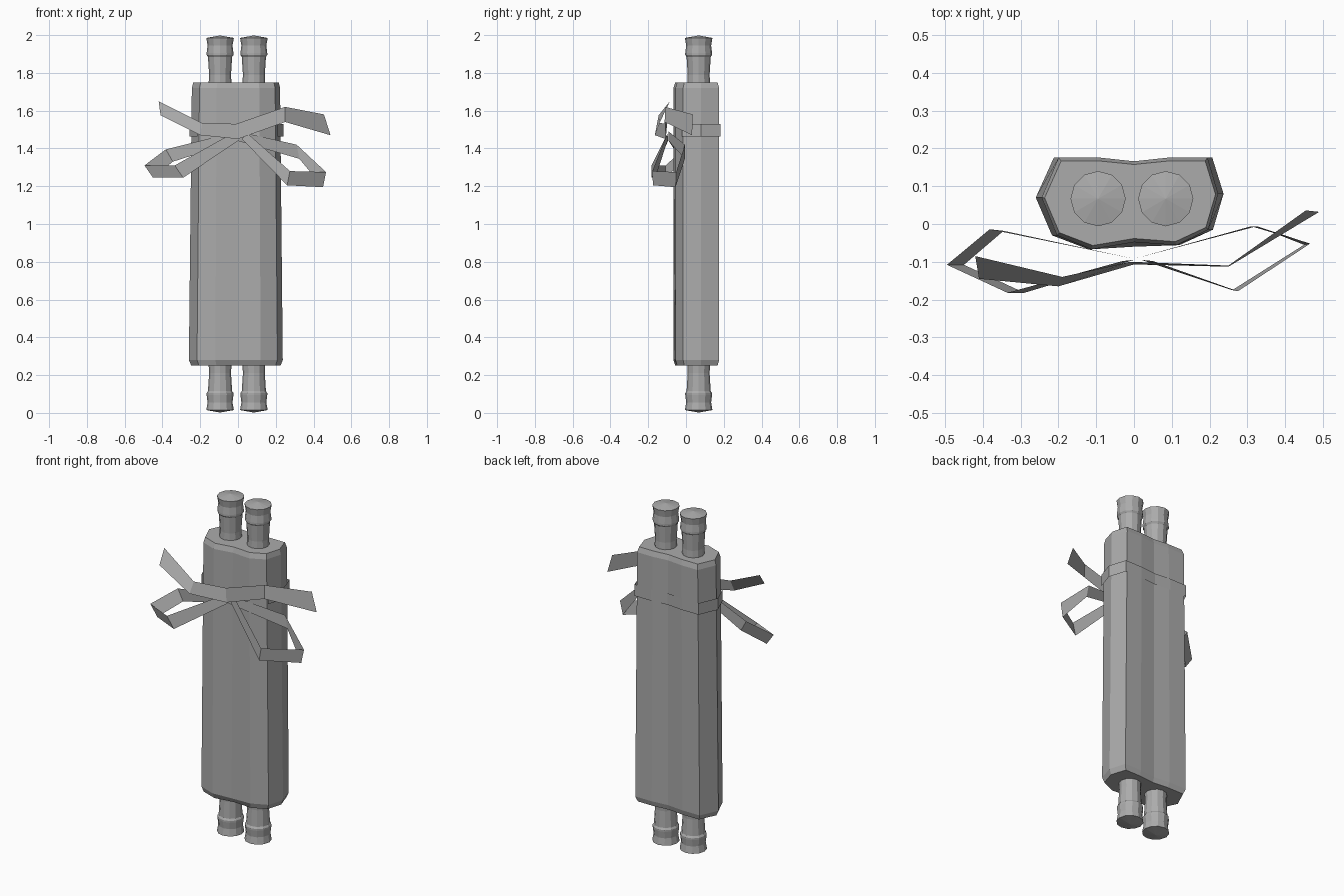
import bpy, bmesh, math

if "Cube" in bpy.data.objects:
    bpy.data.objects.remove(bpy.data.objects["Cube"])

# One mid-dark grey for every part
GREY = bpy.data.materials.new("dark_grey")
GREY.diffuse_color = (0.41, 0.41, 0.41, 1)
GREY.use_nodes = True
GREY.node_tree.nodes["Principled BSDF"].inputs["Base Color"].default_value = GREY.diffuse_color


def mesh_object(name, verts, faces):
    me = bpy.data.meshes.new(name)
    me.from_pydata(verts, [], faces)
    bm = bmesh.new()
    bm.from_mesh(me)
    bmesh.ops.recalc_face_normals(bm, faces=bm.faces)
    bm.to_mesh(me)
    bm.free()
    me.materials.append(GREY)
    ob = bpy.data.objects.new(name, me)
    bpy.context.collection.objects.link(ob)
    return ob


def stacked_rings(name, rings):
    """Bridge equal-sized rings and close both ends."""
    n = len(rings[0])
    verts = [p for r in rings for p in r]
    faces = [(k * n + i, k * n + (i + 1) % n, (k + 1) * n + (i + 1) % n, (k + 1) * n + i)
             for k in range(len(rings) - 1) for i in range(n)]
    faces += [tuple(reversed(range(n))), tuple(range(len(verts) - n, len(verts)))]
    return mesh_object(name, verts, faces)


def ribbon(name, pairs):
    """Flat strip through (lower point, upper point) pairs."""
    verts = [p for pair in pairs for p in pair]
    faces = [(i, i + 2, i + 3, i + 1) for i in range(0, len(verts) - 2, 2)]
    return mesh_object(name, verts, faces)


# Rolled parchment body: two rolls merged into one faceted outline
OUTLINE = [(-0.212, 0.176), (-0.10, 0.176), (0, 0.166), (0.10, 0.176), (0.207, 0.176),
           (0.237, 0.08), (0.209, -0.015), (0.12, -0.056), (0, -0.060),
           (-0.12, -0.067), (-0.217, -0.03), (-0.260, 0.07)]


def body_ring(z, sx, sy, dent=0.0):
    return [(x * sx, 0.06 + (y - 0.06) * sy + (dent if x == 0 and y < 0 else 0), z)
            for x, y in OUTLINE]


stacked_rings("parchment_rolls", [
    body_ring(0.25, 0.95, 0.92, 0.012), body_ring(0.28, 1.0, 1.0),
    body_ring(1.72, 0.94, 1.0, 0.012), body_ring(1.75, 0.91, 0.92, 0.012)])

# Turned handles at both ends of each roll: (radius, distance from body middle)
PROFILE = [(0.063, 0.70), (0.058, 0.79), (0.064, 0.885), (0.071, 0.895),
           (0.071, 0.905), (0.066, 0.945), (0.073, 0.985), (0.001, 0.998)]
SIDES = 12
for side, cx in (("left", -0.095), ("right", 0.084)):
    for end, s in (("top", 1), ("bottom", -1)):
        stacked_rings(f"{side}_{end}_handle", [
            [(cx + r * math.cos(2 * math.pi * i / SIDES),
              0.067 + r * math.sin(2 * math.pi * i / SIDES), 1 + s * d)
             for i in range(SIDES)] for r, d in PROFILE])

# Band around the sides and back
band = [(-0.215, -0.03), (-0.257, 0.07), (-0.209, 0.182), (-0.10, 0.182), (0, 0.173),
        (0.10, 0.182), (0.208, 0.182), (0.241, 0.08), (0.208, -0.02)]
ribbon("back_band", [((x, y, 1.462), (x, y, 1.53)) for x, y in band])

# Loose ribbon tails crossing at the knot
ribbon("ribbon_tails", [
    ((-0.410, -0.145, 1.575), (-0.42, -0.085, 1.65)),
    ((-0.20, -0.165, 1.47), (-0.19, -0.14, 1.535)),
    ((0, -0.107, 1.45), (-0.01, -0.10, 1.53)),
    ((0.25, -0.113, 1.54), (0.25, -0.110, 1.62)),
    ((0.49, 0.032, 1.47), (0.455, 0.036, 1.58))])

# Bow loops, each running out and back to the knot
KNOT = ((0, -0.092, 1.44), (0, -0.092, 1.49))
ribbon("right_bow_loop", [
    KNOT,
    ((0.325, -0.006, 1.345), (0.31, -0.006, 1.42)),
    ((0.45, -0.055, 1.195), (0.466, -0.052, 1.275)),
    ((0.26, -0.175, 1.205), (0.275, -0.178, 1.28)),
    ((0.02, -0.095, 1.45), (0.05, -0.098, 1.48))])
ribbon("left_bow_loop", [
    KNOT,
    ((-0.345, -0.018, 1.33), (-0.382, -0.014, 1.395)),
    ((-0.45, -0.108, 1.245), (-0.495, -0.108, 1.31)),
    ((-0.29, -0.182, 1.245), (-0.335, -0.182, 1.31)),
    ((0, -0.095, 1.44), (-0.03, -0.098, 1.48))])
